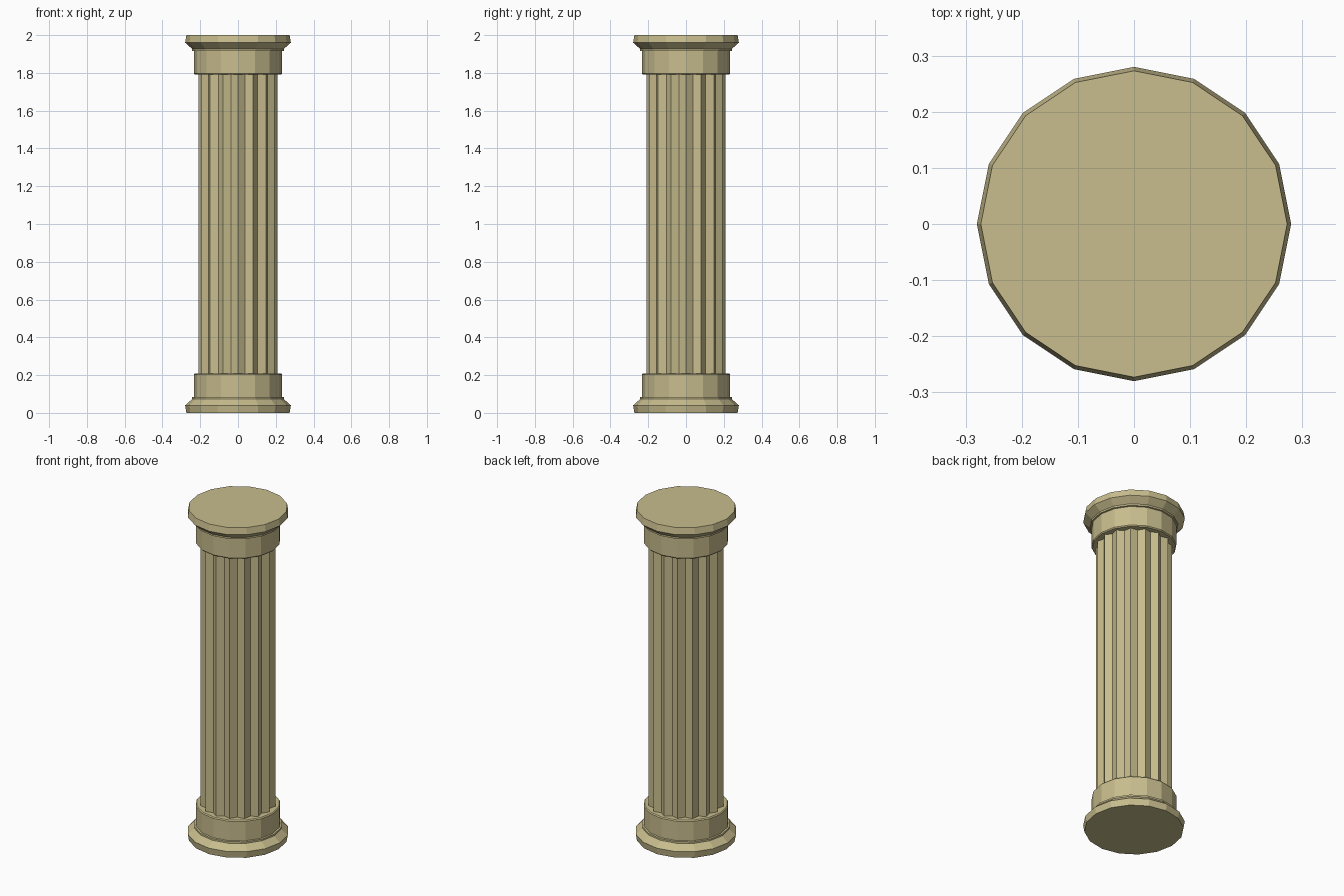
import bpy, bmesh, math

if "Cube" in bpy.data.objects:
    bpy.data.objects.remove(bpy.data.objects["Cube"])

SIDES = 16
mat = bpy.data.materials.new("sandstone")
mat.diffuse_color = (0.58, 0.51, 0.27, 1)
mat.use_nodes = True
mat.node_tree.nodes["Principled BSDF"].inputs["Base Color"].default_value = mat.diffuse_color


def loft(name, rings):
    """Bridge rings of (x, y, z) points and cap both ends."""
    bm = bmesh.new()
    loops = [[bm.verts.new(p) for p in ring] for ring in rings]
    n = len(loops[0])
    for a, b in zip(loops, loops[1:]):
        for i in range(n):
            j = (i + 1) % n
            bm.faces.new((a[i], a[j], b[j], b[i]))
    bm.faces.new(loops[0][::-1])
    bm.faces.new(loops[-1])
    bmesh.ops.recalc_face_normals(bm, faces=bm.faces)
    mesh = bpy.data.meshes.new(name)
    bm.to_mesh(mesh)
    bm.free()
    mesh.materials.append(mat)
    obj = bpy.data.objects.new(name, mesh)
    bpy.context.collection.objects.link(obj)
    return obj


def ring(radii, z):
    """Closed ring whose radius cycles through the given values."""
    n = SIDES * len(radii)
    return [(radii[i % len(radii)] * math.cos(math.tau * i / n),
             radii[i % len(radii)] * math.sin(math.tau * i / n), z)
            for i in range(n)]


# moulded base, mirrored about mid-height for the capital
profile = [(0.273, 0.0), (0.28, 0.04), (0.243, 0.073), (0.243, 0.083),
           (0.234, 0.085), (0.234, 0.202), (0.229, 0.208)]
loft("base", [ring([r], z) for r, z in profile])
loft("capital", [ring([r], 2 - z) for r, z in profile])

# shaft with sixteen V-shaped flutes
loft("fluted_shaft", [ring([0.21, 0.187], z) for z in (0.2, 1.8)])
